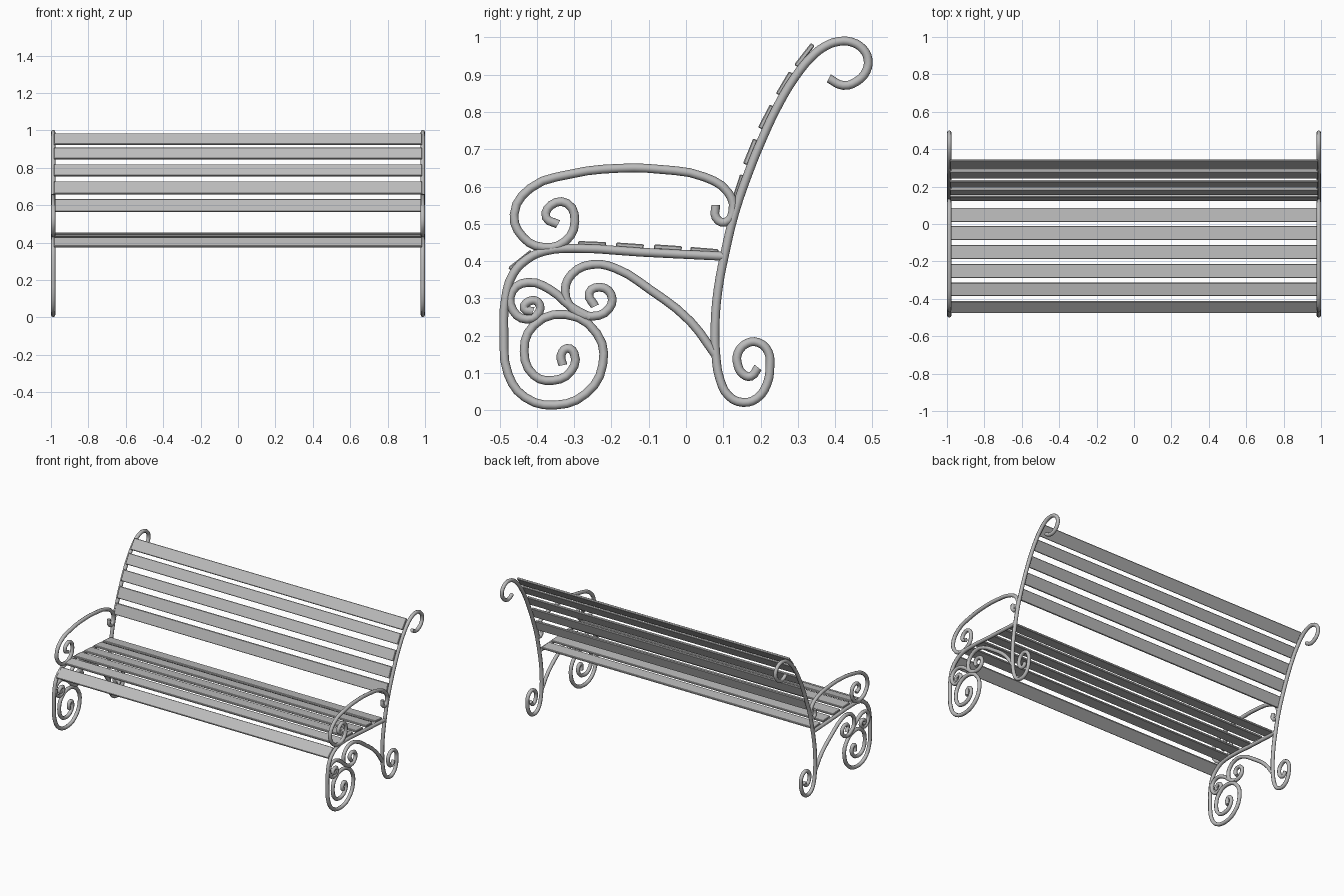
import bpy
import math
from mathutils import Vector

# Remove the default cube
default_cube = bpy.data.objects.get("Cube")
if default_cube:
    bpy.data.objects.remove(default_cube, do_unlink=True)

TUBE_RADIUS = 0.0118
FRAME_X = 0.988
SLAT_LENGTH = 1.966
SLAT_THICKNESS = 0.013


def make_material(name, color):
    material = bpy.data.materials.new(name)
    material.use_nodes = True
    material.diffuse_color = color
    shader = material.node_tree.nodes["Principled BSDF"]
    shader.inputs["Base Color"].default_value = color
    shader.inputs["Roughness"].default_value = 0.6
    return material


grey = make_material("grey painted metal", (0.5, 0.5, 0.5, 1.0))


def select_only(obj):
    bpy.ops.object.select_all(action="DESELECT")
    obj.select_set(True)
    bpy.context.view_layer.objects.active = obj


def wrought_bar(name, points):
    """Sweep a round bar along side-profile (y, z) points, mirrored to both ends."""
    curve = bpy.data.curves.new(name, "CURVE")
    curve.dimensions = "3D"
    curve.bevel_depth = TUBE_RADIUS
    curve.bevel_resolution = 2
    curve.resolution_u = 3
    curve.use_fill_caps = True
    spline = curve.splines.new("BEZIER")
    spline.bezier_points.add(len(points) - 1)
    for knot, (y, z) in zip(spline.bezier_points, points):
        knot.co = (FRAME_X, y, z)
        knot.handle_left_type = knot.handle_right_type = "AUTO"
    bar = bpy.data.objects.new(name, curve)
    bpy.context.collection.objects.link(bar)
    select_only(bar)
    bpy.ops.object.convert(target="MESH")
    bar = bpy.context.object
    bar.name = name
    bar.data.materials.clear()
    bar.data.materials.append(grey)
    bpy.ops.object.shade_smooth_by_angle(angle=math.radians(50))
    mirror = bar.modifiers.new("other end", "MIRROR")
    mirror.use_axis = (True, False, False)
    return bar


def slat(name, start, end):
    """Lay a flat board whose visible face runs from start to end in (y, z)."""
    a = Vector((0, *start))
    b = Vector((0, *end))
    along = b - a
    inward = Vector((0, along.z, -along.y)).normalized()
    bpy.ops.mesh.primitive_cube_add(size=1)
    board = bpy.context.object
    board.name = name
    board.dimensions = (SLAT_LENGTH, along.length, SLAT_THICKNESS)
    board.location = (a + b) / 2 + inward * SLAT_THICKNESS / 2
    board.rotation_euler.x = math.atan2(along.z, along.y)
    bpy.ops.object.transform_apply(location=False, rotation=False, scale=True)
    board.data.materials.append(grey)
    bevel = board.modifiers.new("eased edges", "BEVEL")
    bevel.width = SLAT_THICKNESS / 5
    bevel.segments = 1
    return board


# Back upright: top scroll, sweeping back, rear leg and foot scroll
wrought_bar("back_upright", [
    (.383, .89), (.421, .871), (.458, .882), (.483, .909), (.488, .941),
    (.475, .968), (.445, .987), (.41, .989), (.373, .976), (.335, .946),
    (.292, .893), (.247, .818), (.204, .727), (.166, .633), (.131, .531),
    (.105, .424), (.086, .324), (.078, .231), (.08, .15), (.091, .083),
    (.115, .038), (.153, .021), (.19, .032), (.217, .07), (.225, .118),
    (.22, .158), (.193, .182), (.164, .18), (.139, .153), (.139, .121),
    (.153, .097), (.174, .091), (.193, .115),
])

# Seat rail running forward and down into the large front leg scroll
wrought_bar("seat_rail_and_front_leg", [
    (.099, .413), (-.123, .424), (-.298, .434), (-.378, .427),
    (-.426, .405), (-.464, .365), (-.483, .306), (-.488, .204),
    (-.477, .097), (-.432, .035), (-.351, .014), (-.268, .045),
    (-.223, .123), (-.239, .206), (-.324, .257), (-.408, .228),
    (-.434, .158), (-.408, .094), (-.357, .08), (-.308, .105),
    (-.3, .153), (-.319, .166), (-.335, .147), (-.33, .121),
])

# Armrest with a small rear curl and a front scroll
wrought_bar("armrest", [
    (.08, .55), (.08, .517), (.105, .504), (.126, .536), (.113, .584),
    (.051, .625), (-.07, .646), (-.177, .649), (-.311, .633),
    (-.418, .595), (-.461, .525), (-.437, .464), (-.383, .437),
    (-.324, .453), (-.298, .507), (-.319, .555), (-.362, .55),
    (-.375, .517), (-.343, .499),
])

# Brace arching from the rear leg to a scroll under the seat
wrought_bar("leg_brace", [
    (.078, .15), (.011, .239), (-.097, .324), (-.19, .381),
    (-.252, .391), (-.306, .365), (-.324, .319), (-.303, .271),
    (-.252, .252), (-.206, .273), (-.201, .311), (-.231, .33),
    (-.26, .314), (-.244, .279),
])

# Small scroll linking the brace to the front leg
wrought_bar("small_scroll", [
    (-.257, .249), (-.306, .276), (-.365, .324), (-.424, .343),
    (-.466, .319), (-.464, .268), (-.426, .244), (-.394, .263),
    (-.397, .29), (-.421, .292), (-.434, .273), (-.41, .265),
])

# Seat slats, front edge to back
seat_slats = [
    ((-.477, .383), (-.418, .43)),
    ((-.385, .442), (-.315, .452)),
    ((-.289, .454), (-.214, .451)),
    ((-.187, .45), (-.113, .445)),
    ((-.085, .445), (-.011, .44)),
    ((.012, .438), (.087, .432)),
]
for number, (front, rear) in enumerate(seat_slats, start=1):
    slat(f"seat_slat_{number}", front, rear)

# Backrest slats, lowest to highest
back_slats = [
    ((.123, .566), (.145, .633)),
    ((.153, .662), (.18, .729)),
    ((.193, .759), (.225, .82)),
    ((.241, .85), (.276, .909)),
    ((.29, .927), (.335, .985)),
]
for number, (low, high) in enumerate(back_slats, start=1):
    slat(f"back_slat_{number}", low, high)
